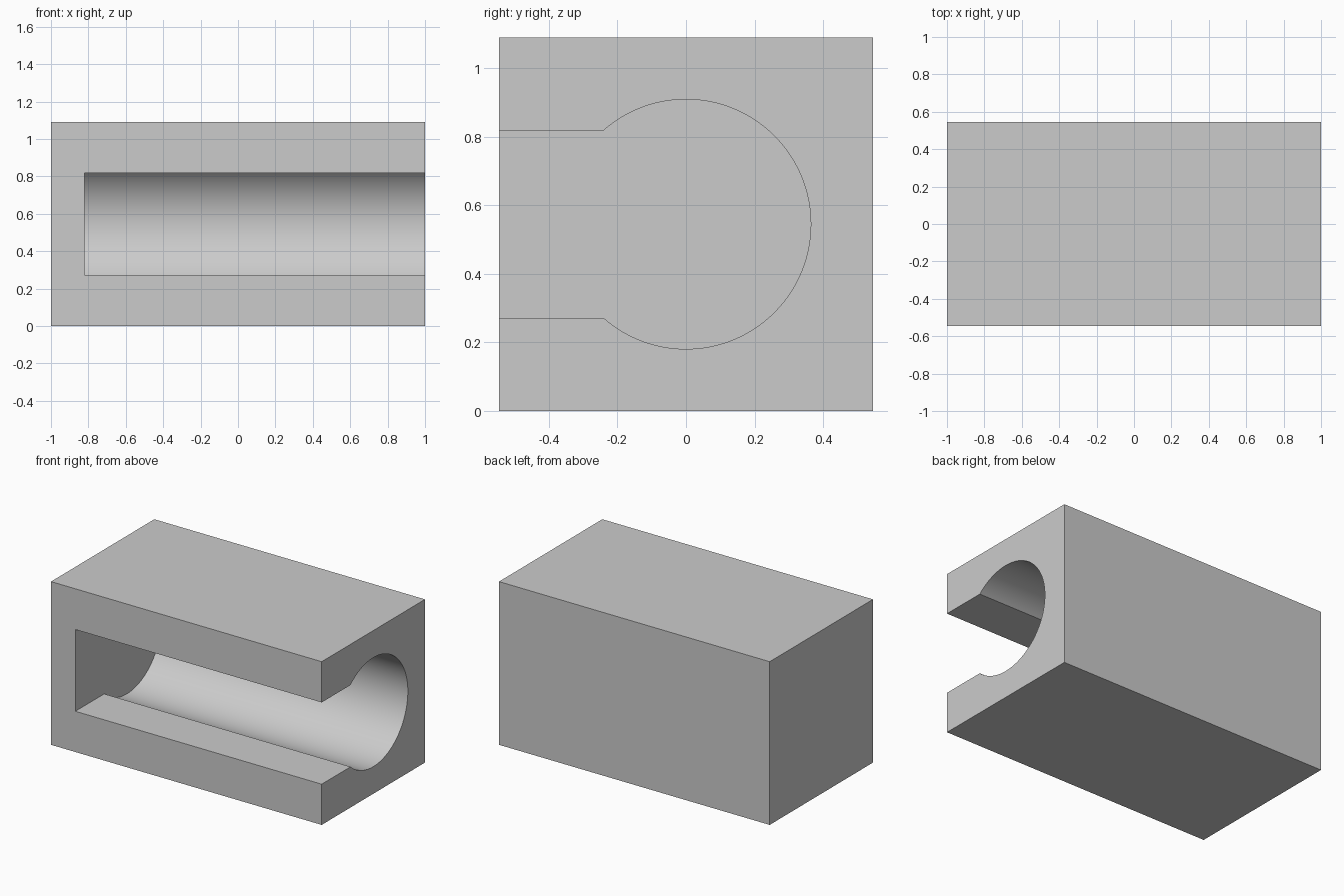
import bpy, bmesh, math

if "Cube" in bpy.data.objects:
    bpy.data.objects.remove(bpy.data.objects["Cube"], do_unlink=True)

HALF = 0.545      # half of the square end, also the bore height
RADIUS = 0.364    # bore radius
SLOT = 0.273      # half height of the front slot
END = -0.82       # inner face of the closed end

grey = bpy.data.materials.new("plain grey")
grey.use_nodes = True
colour = (0.6, 0.6, 0.6, 1)
grey.diffuse_color = colour
grey.node_tree.nodes["Principled BSDF"].inputs["Base Color"].default_value = colour


def prism(name, profile, x0, x1):
    """Extrude a (y, z) outline along x."""
    bm = bmesh.new()
    face = bm.faces.new([bm.verts.new((x0, y, z)) for y, z in profile])
    ext = bmesh.ops.extrude_face_region(bm, geom=[face])
    moved = [v for v in ext["geom"] if isinstance(v, bmesh.types.BMVert)]
    bmesh.ops.translate(bm, verts=moved, vec=(x1 - x0, 0, 0))
    bmesh.ops.recalc_face_normals(bm, faces=bm.faces)
    mesh = bpy.data.meshes.new(name)
    bm.to_mesh(mesh)
    bm.free()
    mesh.materials.append(grey)
    obj = bpy.data.objects.new(name, mesh)
    bpy.context.collection.objects.link(obj)
    return obj


# Solid block
block = prism("slotted_block",
              [(-HALF, 0), (HALF, 0), (HALF, 2 * HALF), (-HALF, 2 * HALF)], -1, 1)

# Keyhole outline: round bore with a flat slot running out of the front
start = math.pi + math.asin(SLOT / RADIUS)
sweep = 2 * math.pi - 2 * math.asin(SLOT / RADIUS)
steps = 96
outline = [(RADIUS * math.cos(start + sweep * i / steps),
            HALF + RADIUS * math.sin(start + sweep * i / steps))
           for i in range(steps + 1)]
outline += [(-1, HALF + SLOT), (-1, HALF - SLOT)]
cutter = prism("keyhole_cutter", outline, END, 1.2)
cutter.hide_render = True

# Cut the keyhole, leaving one end closed
bpy.context.view_layer.objects.active = block
block.select_set(True)
cut = block.modifiers.new("keyhole", "BOOLEAN")
cut.operation = "DIFFERENCE"
cut.solver = "EXACT"
cut.object = cutter
bpy.ops.object.modifier_apply(modifier=cut.name)
bpy.data.objects.remove(cutter, do_unlink=True)
bpy.ops.object.shade_smooth_by_angle(angle=math.radians(30))
